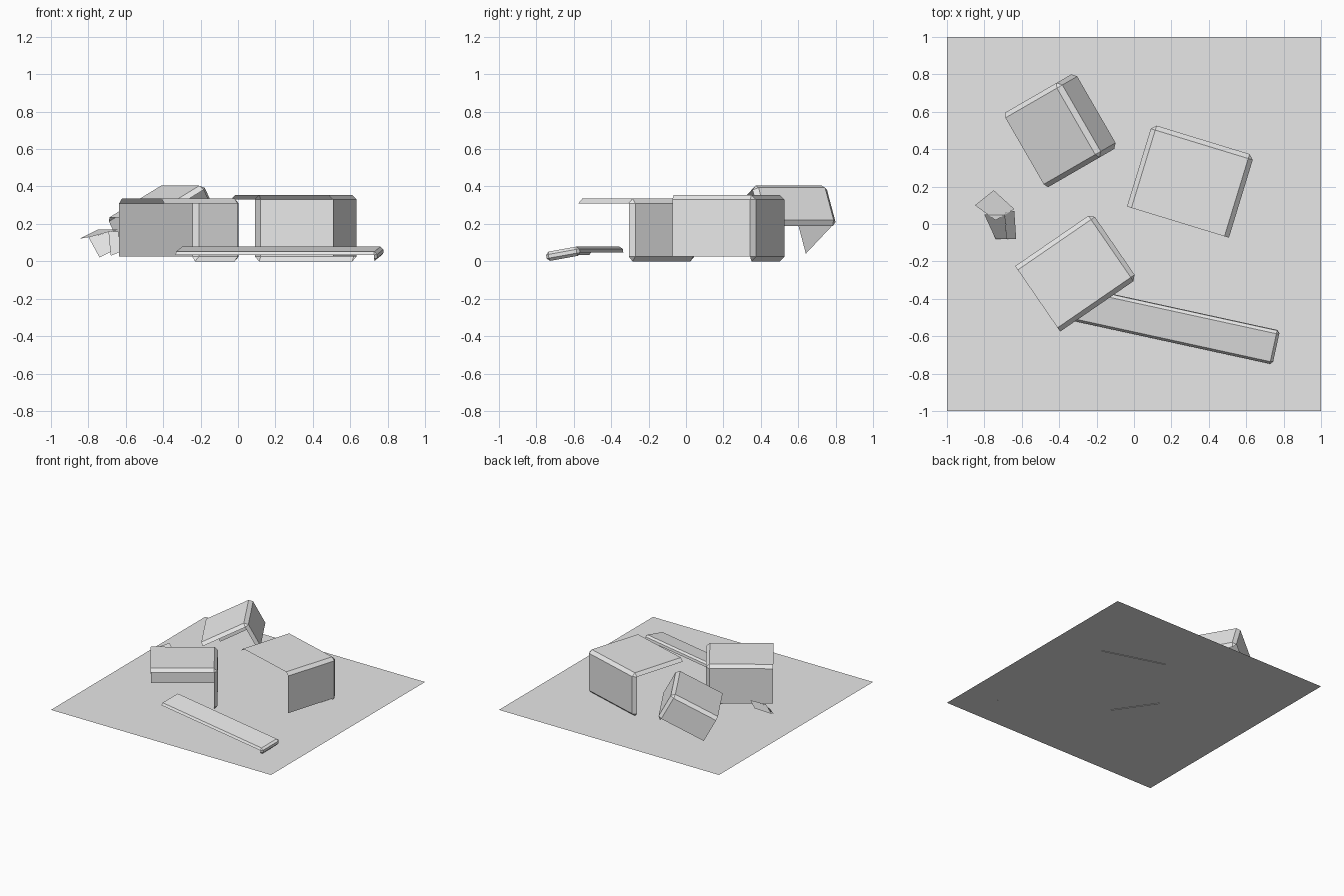
import bpy, bmesh, math
from mathutils import Matrix

if "Cube" in bpy.data.objects:
    bpy.data.objects.remove(bpy.data.objects["Cube"])

grey = bpy.data.materials.new("light grey")
grey.diffuse_color = (0.8, 0.8, 0.8, 1)
grey.use_nodes = True
grey.node_tree.nodes["Principled BSDF"].inputs["Base Color"].default_value = grey.diffuse_color


def add_object(name, bm):
    me = bpy.data.meshes.new(name)
    bm.to_mesh(me)
    bm.free()
    me.materials.append(grey)
    ob = bpy.data.objects.new(name, me)
    bpy.context.collection.objects.link(ob)
    return ob


def broken_box(name, loc, length, width, height, bevel, yaw, pitch=0, roll=0, mirror=False):
    """Bevelled open shell: top, end wall and one side wall. loc = middle of open top edge."""
    bm = bmesh.new()
    bmesh.ops.create_cube(bm, size=1)
    for v in bm.verts:
        v.co.x = length if v.co.x > 0 else -bevel
        v.co.y *= width
        v.co.z = 0 if v.co.z > 0 else -height
    bmesh.ops.bevel(bm, geom=bm.edges[:], offset=bevel, segments=1,
                    profile=0.5, affect='EDGES')
    bm.normal_update()
    # keep the end wall with its bevels, the top with its bevels, and one side
    gone = []
    for f in bm.faces:
        n = f.normal
        keep = n.x > 0.1 or (n.z > 0.1 and n.x > -0.1) or n.y > 0.9
        if not keep:
            gone.append(f)
    bmesh.ops.delete(bm, geom=gone, context='FACES')
    m = (Matrix.Translation(loc)
         @ Matrix.Rotation(math.radians(yaw), 4, 'Z')
         @ Matrix.Rotation(math.radians(-pitch), 4, 'Y')
         @ Matrix.Rotation(math.radians(roll), 4, 'X')
         @ Matrix.Diagonal((1, -1 if mirror else 1, 1, 1)))
    bm.transform(m)
    if mirror:
        bmesh.ops.reverse_faces(bm, faces=bm.faces[:])
    return add_object(name, bm)


def panels(name, quads):
    bm = bmesh.new()
    for q in quads:
        bm.faces.new([bm.verts.new(p) for p in q])
    return add_object(name, bm)


# Ground sheet
panels("ground_sheet", [[(-1, -1, .003), (1, -1, .003), (1, 1, .003), (-1, 1, .003)]])

# Large box shells
broken_box("front_box", (-.515, -.40, .335), .50, .425, .335, .025, 34.5)
broken_box("right_box", (.235, .01, .355), .46, .57, .355, .025, 73, mirror=True)
broken_box("tilted_box", (-.585, .39, .235), .385, .46, .245, .025, 30, pitch=28)

# Long flat plank shell
broken_box("plank", (-.315, -.43, .065), 1.10, .185, .05, .015, -12.3, roll=10)

# Small crumpled fragment: roof flap and two leaning walls
panels("small_fragment", [
    [(-.85, .10, .12), (-.74, .02, .14), (-.64, .08, .17), (-.75, .18, .17)],
    [(-.80, .05, .13), (-.74, -.08, .02), (-.68, -.08, .05), (-.69, .05, .16)],
    [(-.69, .06, .16), (-.68, -.08, .03), (-.63, -.08, .05), (-.64, .07, .16)],
])
